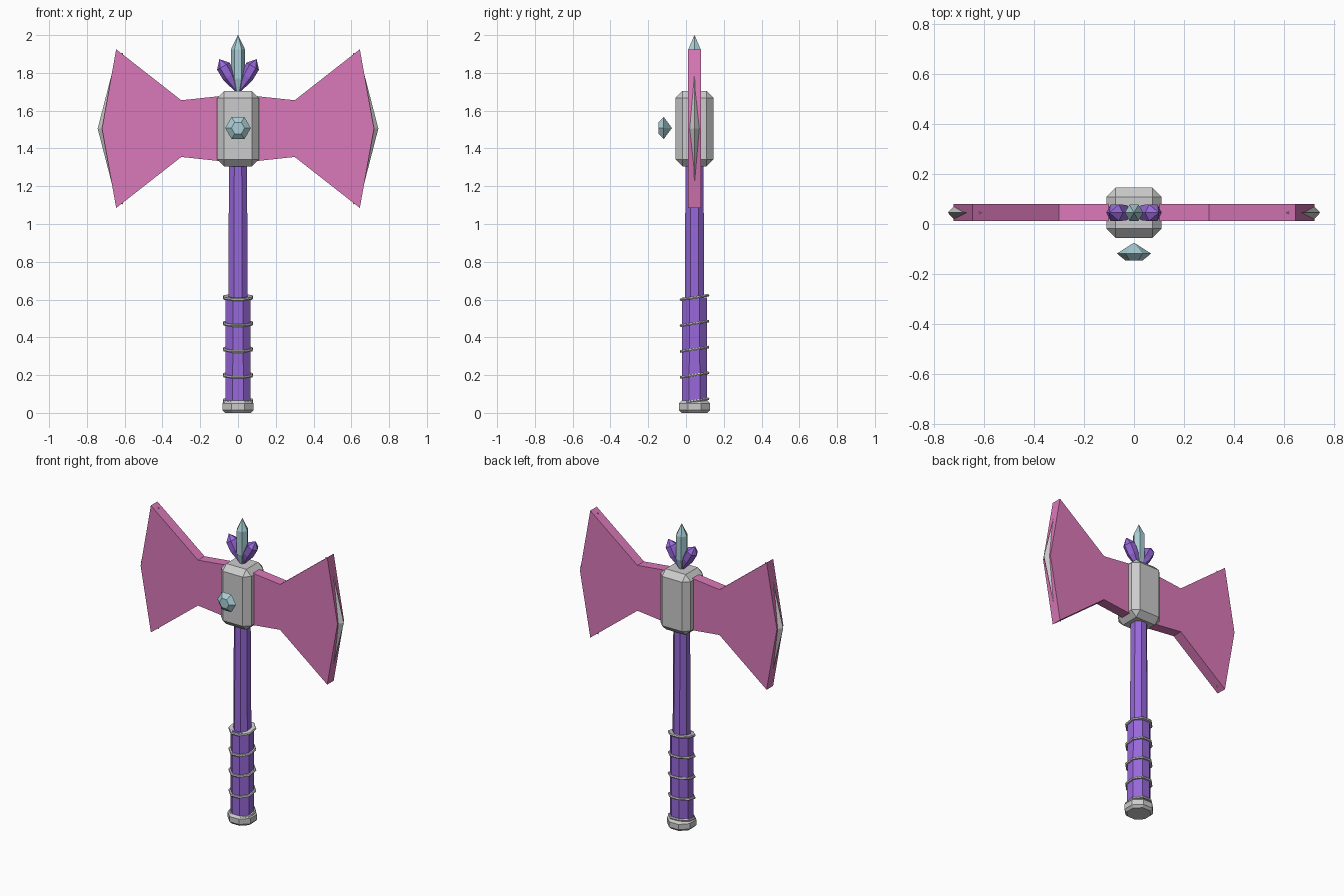
import bpy, bmesh, math
from mathutils import Vector, Matrix

if "Cube" in bpy.data.objects:
    bpy.data.objects.remove(bpy.data.objects["Cube"])

AXIS = 0.045    # y of the handle axis
MID = 1.505     # height of the blade centre


def material(name, rgb):
    m = bpy.data.materials.new(name)
    m.use_nodes = True
    m.diffuse_color = (*rgb, 1)
    m.node_tree.nodes["Principled BSDF"].inputs["Base Color"].default_value = (*rgb, 1)
    return m


pink = material("pink", (0.70, 0.19, 0.48))
purple = material("purple", (0.31, 0.14, 0.70))
steel = material("steel_grey", (0.60, 0.60, 0.60))
teal = material("pale_teal", (0.40, 0.62, 0.67))


def finish(name, bm, mat, matrix=None):
    bmesh.ops.recalc_face_normals(bm, faces=bm.faces)
    me = bpy.data.meshes.new(name)
    bm.to_mesh(me)
    bm.free()
    me.materials.append(mat)
    ob = bpy.data.objects.new(name, me)
    bpy.context.collection.objects.link(ob)
    if matrix:
        ob.matrix_world = matrix
    return ob


def loft(name, rings, mat, matrix=None):
    """Skin equal rings of points; cap both ends."""
    bm = bmesh.new()
    loops = [[bm.verts.new(p) for p in ring] for ring in rings]
    for a, b in zip(loops, loops[1:]):
        for i in range(len(a)):
            j = (i + 1) % len(a)
            bm.faces.new((a[i], a[j], b[j], b[i]))
    bm.faces.new(loops[0])
    bm.faces.new(loops[-1])
    bmesh.ops.remove_doubles(bm, verts=bm.verts, dist=0.0005)
    return finish(name, bm, mat, matrix)


def lathe(name, profile, sides, mat, matrix=None, phase=0.0):
    """Faceted turned part from (radius, height) pairs."""
    angles = [phase + math.tau * i / sides for i in range(sides)]
    rings = [[(max(r, 0.001) * math.cos(a), max(r, 0.001) * math.sin(a), z)
              for a in angles] for r, z in profile]
    return loft(name, rings, mat, matrix)


on_axis = Matrix.Translation((0, AXIS, 0))
flat = math.pi / 8

# Handle, grip and pommel
lathe("handle", [(0.056, 0.55), (0.051, 1.4)], 8, purple, on_axis, flat)
lathe("grip", [(0.073, 0.05), (0.072, 0.61)], 8, purple, on_axis, flat)
lathe("pommel", [(0.075, 0), (0.09, 0.015), (0.09, 0.05), (0.075, 0.065)],
      8, steel, on_axis, flat)

# Tilted grip rings
for k in range(5):
    at = Matrix.Translation((0, AXIS, 0.063 + 0.137 * k)) @ Matrix.Rotation(0.16, 4, 'X')
    lathe("grip_ring_%d" % (k + 1),
          [(0.068, -0.007), (0.082, -0.007), (0.086, 0), (0.082, 0.007), (0.068, 0.007)],
          8, steel, at, flat)

# Chamfered head block
bm = bmesh.new()
bmesh.ops.create_cube(bm, size=1)
bmesh.ops.scale(bm, vec=(0.22, 0.2, 0.4), verts=bm.verts)
bmesh.ops.bevel(bm, geom=bm.edges[:], offset=0.037, segments=1, affect='EDGES')
finish("head_block", bm, steel, Matrix.Translation((0, AXIS, MID)))

# Paired blades with spindle-shaped cutting edges
upper = [(0.05, 0.177), (0.30, 0.15), (0.645, 0.42)]
outline = upper + [(0.72, 0)] + [(x, -z) for x, z in reversed(upper)]
for side, s in (("left", 1), ("right", -1)):
    loft(side + "_blade",
         [[(s * x, AXIS + y, MID + z) for x, z in outline] for y in (-0.034, 0.034)], pink)
    rings = []
    for t in (-1, 0, 1):
        m = abs(t)
        half = 0.032 - 0.024 * m
        rings.append([
            (s * (0.743 - 0.1 * m), AXIS, MID + 0.388 * t),
            (s * (0.714 - 0.088 * m), AXIS + half, MID + 0.396 * t),
            (s * (0.68 - 0.072 * m), AXIS, MID + 0.402 * t),
            (s * (0.714 - 0.088 * m), AXIS - half, MID + 0.396 * t)])
    loft(side + "_cutting_edge", rings, steel)

# Crystal cluster on top
lathe("centre_crystal", [(0.012, 1.69), (0.037, 1.77), (0.037, 1.925), (0, 2.0)],
      6, teal, on_axis)
for side, s in (("left", 1), ("right", -1)):
    base = Vector((s * 0.005, AXIS, 1.705))
    direction = Vector((s * 0.098, AXIS, 1.872)) - base
    tilt = Matrix.Rotation(math.atan2(direction.x, direction.z), 4, 'Y')
    n = direction.length
    lathe(side + "_crystal", [(0.01, 0), (0.036, 0.45 * n), (0.038, 0.78 * n), (0, n)],
          6, purple, Matrix.Translation(base) @ tilt)

# Cut gem floating ahead of the block
lathe("front_gem", [(0, -0.07), (0.068, -0.027), (0.035, 0)], 6, teal,
      Matrix.Translation((0, -0.145, MID + 0.003)) @ Matrix.Rotation(math.pi / 2, 4, 'X'))
